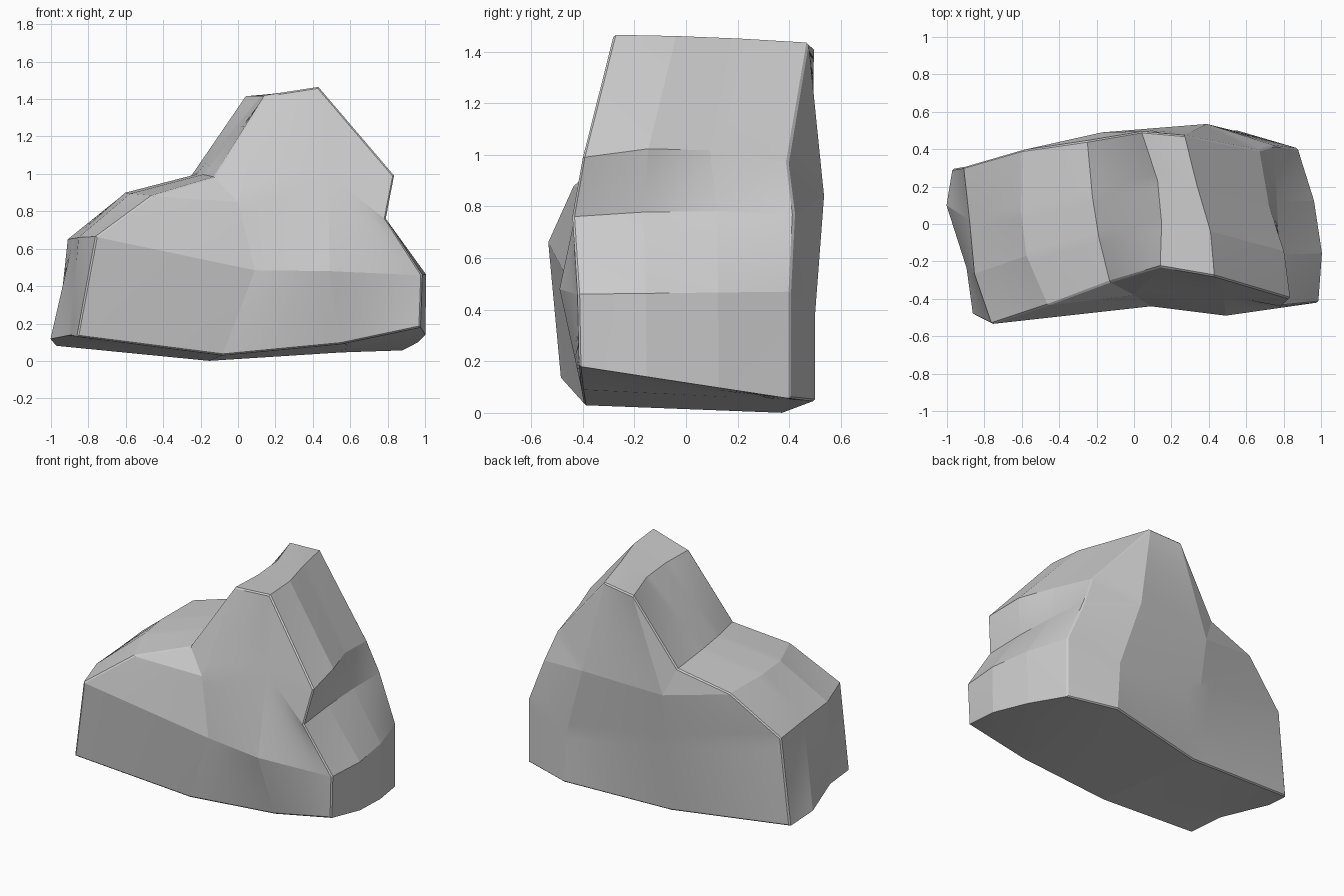
import bpy, bmesh
from mathutils import Vector

if "Cube" in bpy.data.objects:
    bpy.data.objects.remove(bpy.data.objects["Cube"])

# Outline of the boulder around the front rim and the back rim:
# left bottom, over the peak to right bottom, then back along the base
front = [(-.86, -.485, .13), (-.76, -.535, .665), (-.46, -.435, .885), (-.13, -.31, .985),
         (.14, -.23, 1.42), (.43, -.28, 1.465), (.835, -.40, .99), (.79, -.44, .76),
         (.985, -.42, .46), (.975, -.415, .18), (.55, -.405, .09), (-.08, -.395, .03)]
back = [(-.97, .295, .08), (-.91, .305, .65), (-.60, .395, .90), (-.25, .445, .99),
        (.04, .495, 1.415), (.27, .475, 1.435), (.67, .395, .97), (.75, .42, .77),
        (.875, .405, .47), (.875, .405, .055), (.55, .50, .045), (-.155, .38, 0)]
# The two rows between the rims: sideways bulge of each, a lift for both,
# and how far back the second row lies
bulge = [(0, -.06, .025, .75), (-.045, -.02, 0, .66), (-.07, -.06, .005, .6),
         (-.02, -.02, .01, .6), (.04, .05, 0, .64), (.03, .01, .005, .64),
         (.02, -.01, .04, .62), (0, 0, .015, .65), (.055, .05, 0, .66),
         (.06, .05, 0, .66)]
# Inner facet corners of each end face: lower left, lower right, upper left, upper right
front_in = [(.09, -.44, .485), (.49, -.49, .48), (0, -.38, .85), (.48, -.38, 1.0)]
back_in = [(-.16, .445, .49), (.53, .50, .38), (-.17, .49, .81), (.39, .535, .84)]

# Facets of an end face; 0-11 rim, 12-15 inner corners
facets = [(0, 1, 12, 11), (11, 12, 13, 10), (10, 13, 8, 9), (1, 2, 14, 12),
          (12, 14, 15, 13), (15, 6, 7), (13, 15, 7, 8), (2, 3, 14),
          (3, 4, 14), (14, 4, 5, 15), (15, 5, 6)]

bm = bmesh.new()
fv = [bm.verts.new(p) for p in front + front_in]
bv = [bm.verts.new(p) for p in back + back_in]
for f in facets:
    bm.faces.new([fv[i] for i in f])
    bm.faces.new([bv[i] for i in reversed(f)])

# Band over the top and sides
rows = []
for i, (d1, d2, lift, t2) in enumerate(bulge):
    a, b = Vector(front[i]), Vector(back[i])
    mids = [bm.verts.new(a.lerp(b, t) + Vector((d, 0, lift)))
            for t, d in ((.32, d1), (t2, d2))]
    rows.append([fv[i], *mids, bv[i]])
for r, s in zip(rows, rows[1:]):
    for j in range(3):
        bm.faces.new((r[j], r[j + 1], s[j + 1], s[j]))

# Underside
bm.faces.new(rows[0] + [bv[11], fv[11]])
bm.faces.new((fv[11], bv[11], bv[10], fv[10]))
bm.faces.new([fv[10], bv[10]] + rows[9][::-1])
bmesh.ops.recalc_face_normals(bm, faces=bm.faces)

# Narrow worn edge along both rims
rim = [bm.edges.get((v[i], v[(i + 1) % 12])) for v in (fv, bv) for i in range(12)]
bmesh.ops.bevel(bm, geom=[e for e in rim if e], offset=.008, segments=1,
                profile=.5, affect='EDGES', clamp_overlap=True)

mesh = bpy.data.meshes.new("boulder")
bm.to_mesh(mesh)
bm.free()
rock = bpy.data.objects.new("boulder", mesh)
bpy.context.collection.objects.link(rock)
bpy.context.view_layer.objects.active = rock
rock.select_set(True)
bpy.ops.object.shade_smooth_by_angle(angle=.09)

# Gently curved facets instead of hard triangle folds
sub = rock.modifiers.new("facets", 'SUBSURF')
sub.subdivision_type = 'SIMPLE'
sub.levels = sub.render_levels = 3
